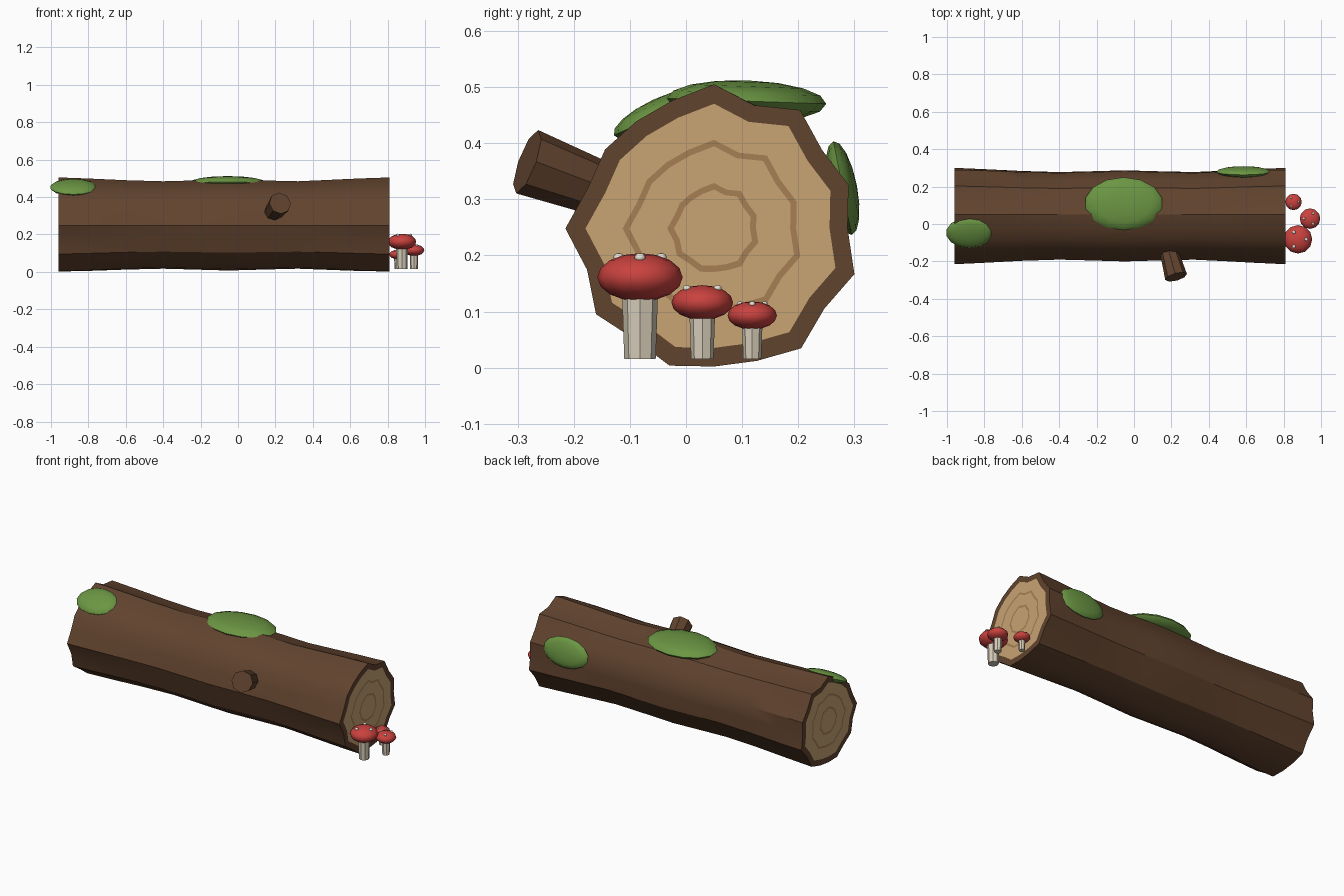
import bpy, bmesh, math
from mathutils import Vector, Matrix

if "Cube" in bpy.data.objects:
    bpy.data.objects.remove(bpy.data.objects["Cube"])


def mat(name, rgb):
    lin = [((c / 255 + 0.055) / 1.055) ** 2.4 for c in rgb]
    m = bpy.data.materials.new(name)
    m.diffuse_color = (*lin, 1)
    m.use_nodes = True
    m.node_tree.nodes["Principled BSDF"].inputs["Base Color"].default_value = m.diffuse_color
    return m


BARK = mat("bark brown", (97, 67, 46))
WOOD = mat("cut wood tan", (200, 163, 116))
RING = mat("growth ring brown", (167, 127, 84))
MOSS = mat("moss green", (107, 150, 67))
RED = mat("cap red", (201, 66, 62))
STEM = mat("stem cream", (215, 205, 185))
SPOT = mat("spot white", (240, 235, 222))


def finish(bm, name, mats, smooth=None):
    bmesh.ops.recalc_face_normals(bm, faces=bm.faces)
    me = bpy.data.meshes.new(name)
    bm.to_mesh(me)
    bm.free()
    ob = bpy.data.objects.new(name, me)
    bpy.context.collection.objects.link(ob)
    for m in mats:
        me.materials.append(m)
    if smooth:
        bpy.ops.object.select_all(action='DESELECT')
        bpy.context.view_layer.objects.active = ob
        ob.select_set(True)
        bpy.ops.object.shade_smooth_by_angle(angle=math.radians(smooth))
    return ob


def ellipsoid(name, loc, semi, material, tilt=0, seg=14, rings=8):
    bm = bmesh.new()
    bmesh.ops.create_uvsphere(bm, u_segments=seg, v_segments=rings, radius=1)
    m = Matrix.Translation(loc) @ Matrix.Rotation(tilt, 4, 'X') @ Matrix.Diagonal((*semi, 1))
    bm.transform(m)
    return finish(bm, name, [material], 50)


def cone(name, a, b, ra, rb, sides, material):
    a, b = Vector(a), Vector(b)
    bm = bmesh.new()
    bmesh.ops.create_cone(bm, cap_ends=True, segments=sides, radius1=ra, radius2=rb,
                          depth=(b - a).length)
    rot = (b - a).to_track_quat('Z', 'Y').to_matrix().to_4x4()
    bm.transform(Matrix.Translation((a + b) / 2) @ rot)
    return finish(bm, name, [material])


# Log: fluted 20-sided section, waisted along its length, with growth rings on both ends
CY, CZ, N = 0.05, 0.248, 20
RADII = [.238, .252, .238, .261, .231, .257, .240, .236, .240, .236,
         .265, .238, .260, .243, .257, .246, .248, .264, .243, .263]
STATIONS = [(-.96, 1), (-.8, .985), (-.6, .955), (-.4, .935), (-.22, .955), (-.05, .975),
            (.12, .955), (.32, .935), (.48, .96), (.64, .985), (.81, 1)]
END_RINGS = [(.865, 0), (.615, 1), (.57, 2), (.315, 1), (.27, 2)]
bm = bmesh.new()


def section(x, scale, flute=1):
    vs = []
    for i, r in enumerate(RADII):
        a = math.tau * i / N
        r = scale * (.248 + (r - .248) * flute)
        vs.append(bm.verts.new((x, CY + r * math.cos(a), CZ + r * math.sin(a))))
    return vs


def bridge(a, b, index):
    for i in range(N):
        j = (i + 1) % N
        bm.faces.new((a[i], a[j], b[j], b[i])).material_index = index


loops = [section(x, s, .5 + .5 * min(1, abs((x + .075) / .885)) ** 3) for x, s in STATIONS]
for a, b in zip(loops, loops[1:]):
    bridge(a, b, 0)
for loop, x in ((loops[0], -.96), (loops[-1], .81)):
    prev = loop
    for (scale, _), index in zip(END_RINGS, (0, 1, 2, 1, 2)):
        nxt = section(x, scale)
        bridge(prev, nxt, index)
        prev = nxt
    bm.faces.new(prev).material_index = 1
finish(bm, "log", [BARK, WOOD, RING], 30)

# Broken branch stub
tip = Vector((.225, -.283, .367))
axis = Vector((.28, -1, .37)).normalized()
cone("branch_stub", tip - axis * .19, tip, .046, .06, 8, BARK)

# Moss patches lying on the bark
ellipsoid("moss_top", (-.055, .108, .475), (.21, .142, .037), MOSS, math.radians(-2))
ellipsoid("moss_left", (-.88, -.047, .452), (.125, .09, .028), MOSS, math.radians(25))
ellipsoid("moss_back", (.585, .279, .32), (.145, .085, .026), MOSS, math.radians(-79))

# Mushrooms: x, y, cap centre z, cap radius, cap half height, stem radius, first spot angle
MUSHROOMS = [(.877, -.082, .161, .076, .043, .028, 0),
             (.941, .029, .116, .055, .031, .020, 60),
             (.853, .118, .093, .044, .025, .016, 0)]
for k, (x, y, z, r, h, sr, start) in enumerate(MUSHROOMS, 1):
    cone(f"mushroom_stem_{k}", (x, y, .015), (x, y, z), sr, sr * 1.18, 8, STEM)
    ellipsoid(f"mushroom_cap_{k}", (x, y, z), (r, r, h), RED, seg=12)
    for s in range(3):
        a, t = math.radians(start + 120 * s), math.radians(35)
        pos = (x + r * math.sin(t) * math.cos(a), y + r * math.sin(t) * math.sin(a),
               z + h * math.cos(t))
        d = r * .13
        ellipsoid(f"cap_spot_{k}_{s + 1}", pos, (d, d, d * .8), SPOT, seg=8, rings=6)
